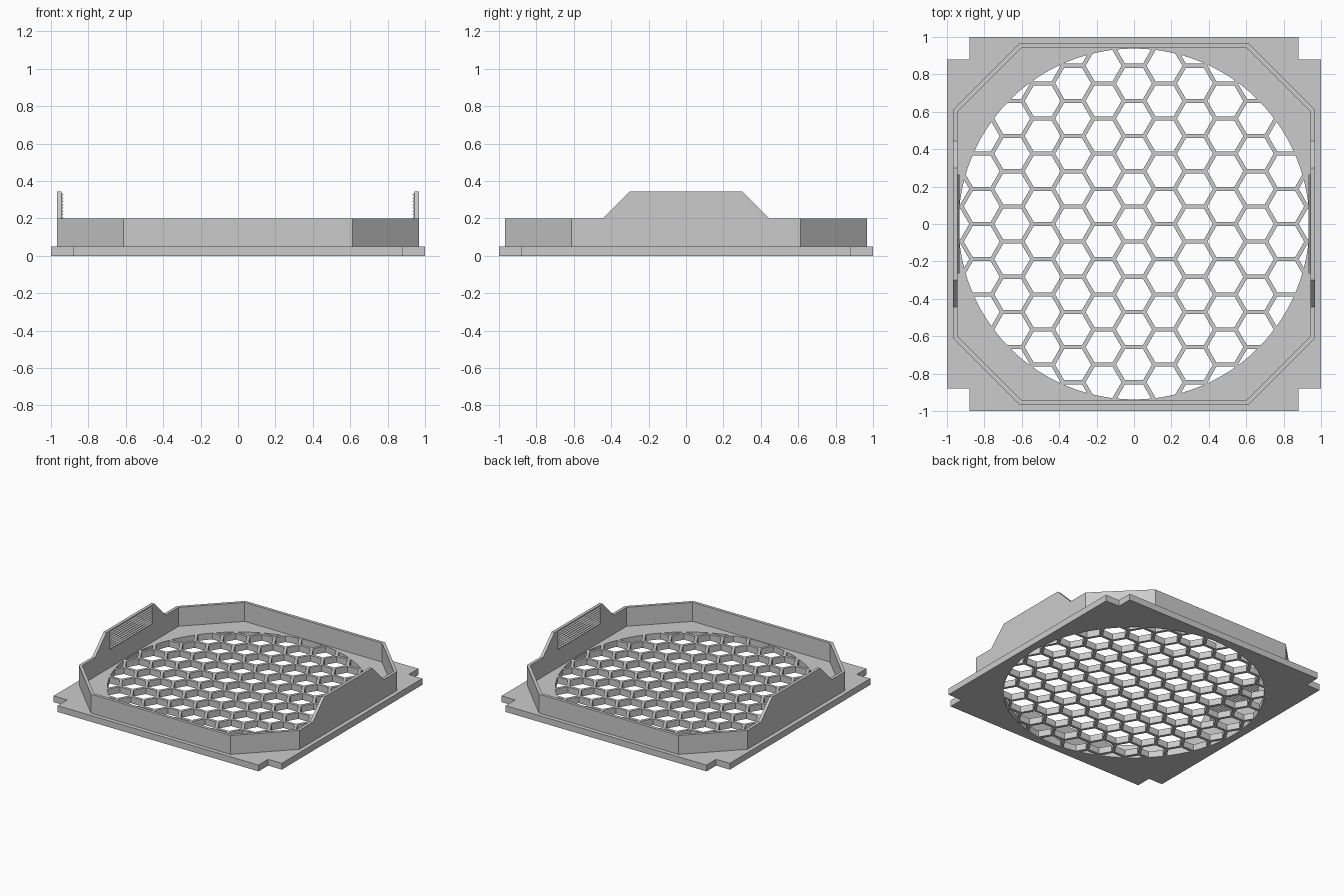
import bpy, bmesh, math

old = bpy.data.objects.get("Cube")
if old:
    bpy.data.objects.remove(old, do_unlink=True)

grey = bpy.data.materials.new("plain_grey")
grey.use_nodes = True
GREY = (0.6, 0.6, 0.6, 1)
grey.diffuse_color = GREY
grey.node_tree.nodes["Principled BSDF"].inputs["Base Color"].default_value = GREY


def prisms(name, outlines, lo, hi, place=lambda u, v, w: (u, v, w)):
    """Extrude 2D outlines from lo to hi; place maps (u, v, depth) to xyz."""
    bm = bmesh.new()
    for pts in outlines:
        a = [bm.verts.new(place(u, v, lo)) for u, v in pts]
        b = [bm.verts.new(place(u, v, hi)) for u, v in pts]
        bm.faces.new(a[::-1])
        bm.faces.new(b)
        for i in range(len(pts)):
            j = (i + 1) % len(pts)
            bm.faces.new((a[i], a[j], b[j], b[i]))
    return finish(name, bm)


def finish(name, bm):
    bmesh.ops.recalc_face_normals(bm, faces=bm.faces)
    me = bpy.data.meshes.new(name)
    bm.to_mesh(me)
    bm.free()
    me.materials.append(grey)
    ob = bpy.data.objects.new(name, me)
    bpy.context.collection.objects.link(ob)
    return ob


def boolean(ob, other, operation):
    """Apply an exact boolean and discard the helper object."""
    mod = ob.modifiers.new("cut", 'BOOLEAN')
    mod.operation, mod.object, mod.solver = operation, other, 'EXACT'
    other.hide_render = True
    bpy.context.view_layer.update()
    dg = bpy.context.evaluated_depsgraph_get()
    me = bpy.data.meshes.new_from_object(ob.evaluated_get(dg))
    ob.modifiers.clear()
    ob.data = me
    bpy.data.objects.remove(other, do_unlink=True)


def ngon(n, r, cx=0, cy=0):
    return [(cx + r * math.cos(math.tau * i / n), cy + r * math.sin(math.tau * i / n))
            for i in range(n)]


# Base plate with notched corners
E, N, PLATE = 1.0, 0.88, 0.05
quarter = [(E, -N), (E, N), (N, N)]
outline = []
for k in range(4):
    c, s = round(math.cos(k * math.pi / 2)), round(math.sin(k * math.pi / 2))
    outline += [(x * c - y * s, x * s + y * c) for x, y in quarter]
plate = prisms("base_plate", [outline], 0, PLATE)

# Honeycomb openings, trimmed to a round field
HOLE, PITCH, BAR = 0.938, 0.188, 0.022
STEP = PITCH * math.sqrt(3) / 2
RAD = (PITCH - BAR) / math.sqrt(3)
cells = []
for col in range(-6, 7):
    for row in range(-6, 7):
        x, y = col * STEP, (row + (col % 2) / 2) * PITCH
        if math.hypot(x, y) < HOLE + RAD * 0.85:
            cells.append(ngon(6, RAD, x, y))
cutter = prisms("honeycomb_cutter", cells, -0.1, 0.15)
field = prisms("round_field", [ngon(96, HOLE)], -0.05, 0.1)
boolean(cutter, field, 'INTERSECT')
boolean(plate, cutter, 'DIFFERENCE')

# Octagonal rim wall
OUT, INN, RIM = 0.967, 0.943, 0.2


def octagon(a, b):
    return [(a, -b), (a, b), (b, a), (-b, a), (-a, b), (-a, -b), (-b, -a), (b, -a)]


bm = bmesh.new()
loops = [[bm.verts.new((x, y, z)) for x, y in octagon(a, b)]
         for a, b, z in ((OUT, 0.612, PLATE), (OUT, 0.612, RIM),
                         (INN, 0.602, RIM), (INN, 0.602, PLATE))]
for k in range(4):
    p, q = loops[k], loops[(k + 1) % 4]
    for i in range(8):
        j = (i + 1) % 8
        bm.faces.new((p[i], p[j], q[j], q[i]))
finish("rim_wall", bm)

# Side clips with serrated grips on their inner faces
clip = [(-0.445, RIM), (0.445, RIM), (0.3, 0.345), (-0.3, 0.345)]
TEETH, Z0, Z1 = 8, 0.195, 0.335
dz = (Z1 - Z0) / TEETH
teeth = [(INN + 0.001, Z0)]
for i in range(TEETH):
    teeth += [(INN - 0.001, Z0 + i * dz), (INN - 0.01, Z0 + (i + 0.5) * dz)]
teeth += [(INN - 0.001, Z1), (INN + 0.001, Z1)]
for side, s in (("left", 1), ("right", -1)):
    prisms(side + "_clip", [clip], INN, OUT, lambda u, v, w: (s * w, u, v))
    prisms(side + "_grip", [teeth], -0.265, 0.265, lambda u, v, w: (s * u, w, v))
